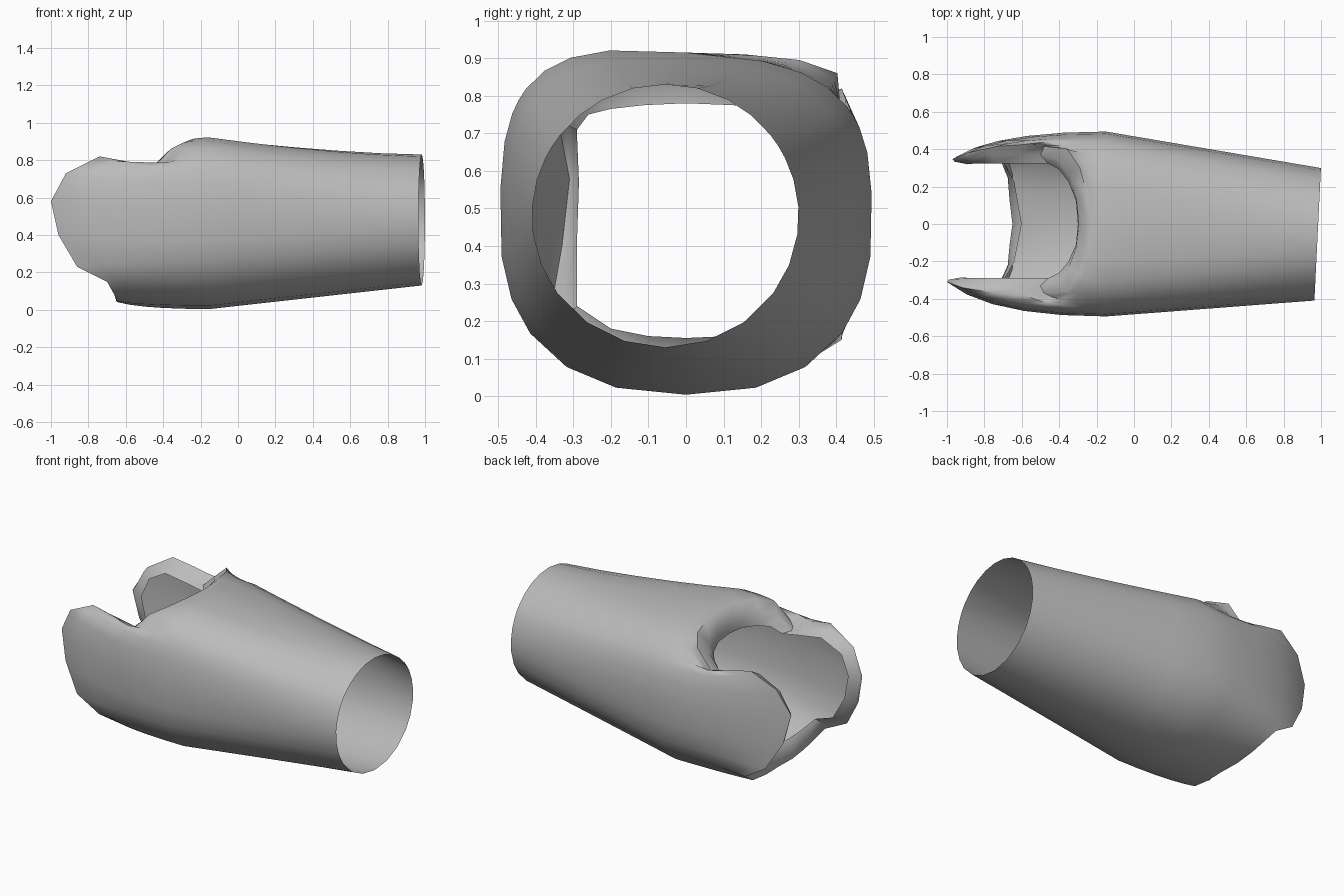
import bpy
import bmesh
from math import sin, cos, radians
from mathutils import Vector

if "Cube" in bpy.data.objects:
    bpy.data.objects.remove(bpy.data.objects["Cube"])

# Half of the rim, top to bottom: column angle, outer crest, inner lip edge
RIM = [
    (0, (-.23, 0, .915), (-.3, 0, .78)),
    (14, (-.25, .14, .91), (-.31, .11, .775)),
    (28, (-.29, .27, .895), (-.35, .2, .765)),
    (40, (-.36, .36, .86), (-.4, .26, .75)),
    (52, (-.48, .37, .73), (-.46, .29, .71)),
    (58, (-.58, .38, .79), (-.57, .29, .73)),
    (64, (-.74, .37, .82), (-.73, .29, .755)),
    (74, (-.92, .34, .73), (-.87, .29, .69)),
    (86, (-1, .31, .58), (-.92, .285, .57)),
    (98, (-.96, .33, .4), (-.89, .29, .42)),
    (112, (-.86, .36, .23), (-.81, .29, .28)),
    (126, (-.7, .37, .15), (-.69, .29, .24)),
    (144, (-.65, .24, .06), (-.64, .2, .18)),
    (162, (-.65, .12, .045), (-.62, .1, .16)),
    (180, (-.64, 0, .04), (-.6, 0, .155)),
]


def mix(a, b, t):
    return a + (b - a) * t


def tube_point(angle, side, u):
    """Point on the tube: u = 0 at the round open end, u = 1 at the widest part."""
    s, c = sin(radians(angle)), cos(radians(angle))
    n = mix(2, 3.2 if c > 0 else 2.4, u)          # round end grows boxier
    wide = abs(s) ** (2 / n)
    tall = abs(c) ** (2 / n) * (1 if c > 0 else -1)
    y = mix(-.055, 0, u) + side * wide * mix(.355, .495, u)
    top, bottom = mix(.83, .915, u ** 1.6), mix(.13, .004, u)
    middle = mix(.48, .46, u)
    z = middle + tall * (top - middle if tall > 0 else middle - bottom)
    z -= .07 * u * y * max(tall, 0)               # crown leans slightly
    x = mix(.982, -.15, u) + .0175 * side * wide * (1 - u)
    return Vector((x, y, z))


def rim_point(p, side):
    """Mirror a rim point; the left lobe is a little shorter and wider set."""
    x, y, z = p
    if side > 0:
        y *= 1.12
        x += .03 if x < -.8 else 0
    return Vector((x, side * y, z))


def column(row, side):
    """One lengthwise strip: tube, curved lobe, then the rolled lip."""
    angle, crest, lip = row
    crest, lip = rim_point(crest, side), rim_point(lip, side)
    points = [tube_point(angle, side, k / 5) for k in range(6)]
    start = points[-1]
    control = Vector((mix(start.x, crest.x, .74), start.y, start.z))
    for k in range(1, 6):
        t = k / 5
        points.append(start.lerp(control, t).lerp(control.lerp(crest, t), t))
    roll = crest.lerp(lip, .5) + Vector((-.03, 0, .005))
    return points + [roll, lip]


# Shell skinned from the columns, left side down then right side up
columns = [column(r, 1) for r in RIM] + [column(r, -1) for r in RIM[-2:0:-1]]
bm = bmesh.new()
grid = [[bm.verts.new(p) for p in col] for col in columns]
for i, here in enumerate(grid):
    after = grid[(i + 1) % len(grid)]
    for k in range(len(here) - 1):
        bm.faces.new((here[k], after[k], after[k + 1], here[k + 1]))
mesh = bpy.data.meshes.new("sleeve_shell")
bm.to_mesh(mesh)
bm.free()

# Single plain grey
grey = bpy.data.materials.new("plain_grey")
grey.use_nodes = True
colour = (.5, .5, .5, 1)
grey.diffuse_color = colour
grey.node_tree.nodes["Principled BSDF"].inputs["Base Color"].default_value = colour
mesh.materials.append(grey)

shell = bpy.data.objects.new("sleeve_shell", mesh)
bpy.context.collection.objects.link(shell)
bpy.ops.object.select_all(action="DESELECT")
shell.select_set(True)
bpy.context.view_layer.objects.active = shell
bpy.ops.object.shade_smooth_by_angle(angle=radians(60))
